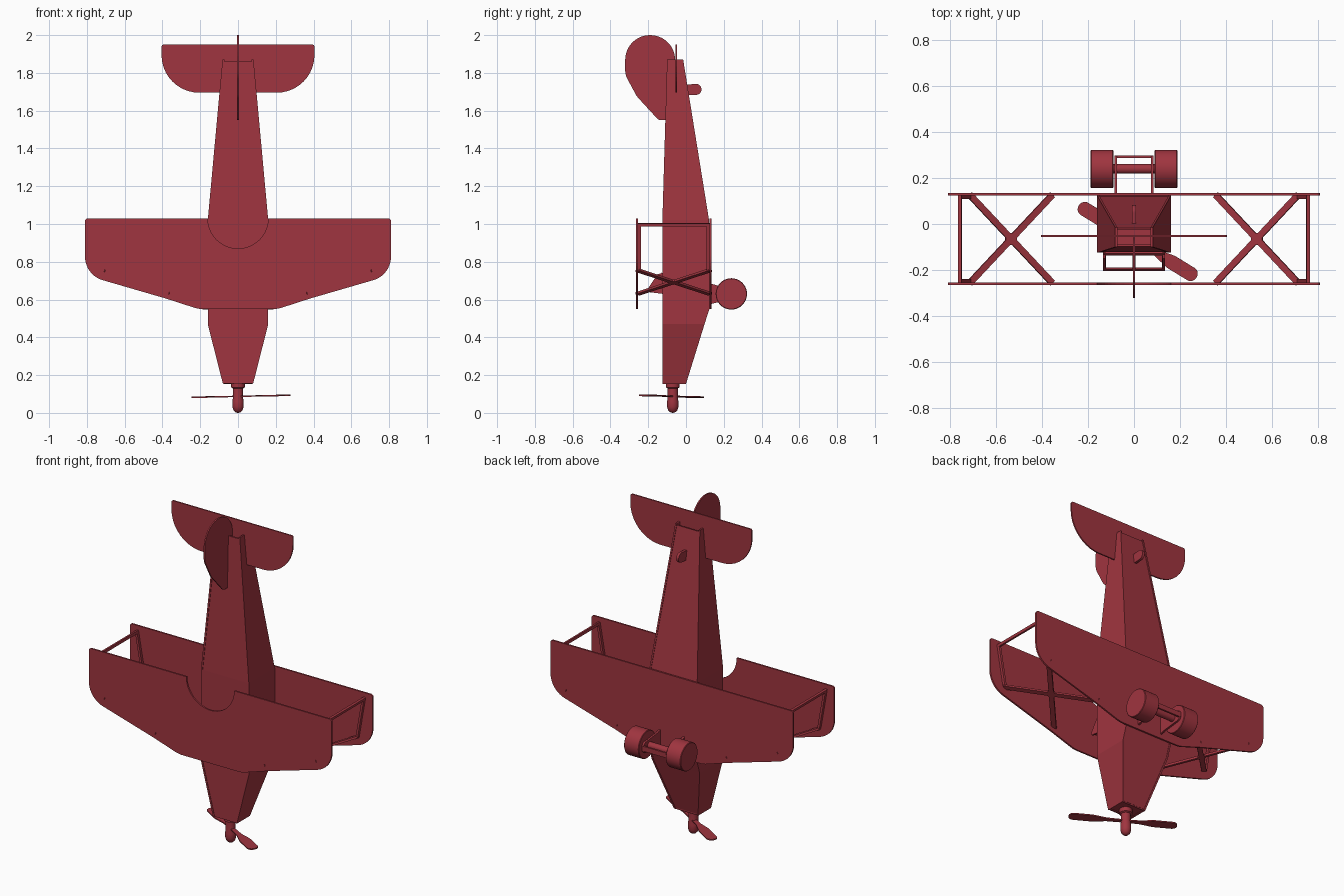
import bpy, bmesh, math
from mathutils import Vector

if "Cube" in bpy.data.objects:
    bpy.data.objects.remove(bpy.data.objects["Cube"])

red = bpy.data.materials.new("red")
red.diffuse_color = (0.35, 0.035, 0.05, 1)
red.use_nodes = True
red.node_tree.nodes["Principled BSDF"].inputs["Base Color"].default_value = red.diffuse_color


def finish(name, bm, mirror=False, solid=0, smooth=False):
    bmesh.ops.recalc_face_normals(bm, faces=bm.faces)
    me = bpy.data.meshes.new(name)
    bm.to_mesh(me)
    bm.free()
    ob = bpy.data.objects.new(name, me)
    bpy.context.collection.objects.link(ob)
    me.materials.append(red)
    if solid:
        m = ob.modifiers.new("thickness", 'SOLIDIFY')
        m.thickness, m.offset = solid, 0
    if mirror:
        ob.modifiers.new("mirror", 'MIRROR')
    if smooth:
        bpy.ops.object.select_all(action='DESELECT')
        ob.select_set(True)
        bpy.context.view_layer.objects.active = ob
        bpy.ops.object.shade_smooth_by_angle(angle=math.radians(35))
    return ob


def rounded(pts, n=10):
    """Polygon from (x, y) or (x, y, radius) corners."""
    out = []
    for i, p in enumerate(pts):
        c = Vector(p[:2])
        if len(p) < 3:
            out.append(c)
            continue
        a = (Vector(pts[i - 1][:2]) - c).normalized()
        b = (Vector(pts[(i + 1) % len(pts)][:2]) - c).normalized()
        half = a.angle(b) / 2
        o = c + (a + b).normalized() * p[2] / math.sin(half)
        t = p[2] / math.tan(half)
        s, e = c + a * t - o, c + b * t - o
        a0 = math.atan2(s.y, s.x)
        d = (math.atan2(e.y, e.x) - a0 + math.pi) % (2 * math.pi) - math.pi
        out += [o + p[2] * Vector((math.cos(a0 + d * k / n), math.sin(a0 + d * k / n)))
                for k in range(n + 1)]
    return out


def plate(name, polys, origin, u, v, thick=0.01, mirror=False):
    """Flat cut sheet(s) in the plane origin + u*a + v*b."""
    o, u, v = Vector(origin), Vector(u).normalized(), Vector(v).normalized()
    w = u.cross(v).normalized()
    bm = bmesh.new()
    for poly in polys:
        f = bm.faces.new([bm.verts.new(o + u * p[0] + v * p[1] - w * thick / 2) for p in poly])
        r = bmesh.ops.extrude_face_region(bm, geom=[f])
        bmesh.ops.translate(bm, vec=w * thick,
                            verts=[g for g in r['geom'] if isinstance(g, bmesh.types.BMVert)])
    return finish(name, bm, mirror)


def bar(a, b, width):
    a, b = Vector(a), Vector(b)
    d = (b - a).normalized() * width / 2
    n = Vector((-d.y, d.x))
    return [a + n, a - n, b - n, b + n]


def lathe(name, profile, origin, axis='Z', mirror=False):
    n, bm, rings = 40, bmesh.new(), []
    for r, h in profile:
        ring = []
        for k in range(n):
            t = 2 * math.pi * k / n
            c = (r * math.cos(t), r * math.sin(t))
            co = (c[0], c[1], h) if axis == 'Z' else (h, c[0], c[1])
            ring.append(bm.verts.new(Vector(origin) + Vector(co)))
        rings.append(ring)
    for p, q in zip(rings, rings[1:]):
        for k in range(n):
            bm.faces.new([p[k], p[(k + 1) % n], q[(k + 1) % n], q[k]])
    bm.faces.new(rings[0])
    bm.faces.new(rings[-1])
    return finish(name, bm, mirror, smooth=True)


def strip(name, left, right, mirror=False):
    bm = bmesh.new()
    ls, rs = [bm.verts.new(p) for p in left], [bm.verts.new(p) for p in right]
    for i in range(len(ls) - 1):
        bm.faces.new([ls[i], rs[i], rs[i + 1], ls[i + 1]])
    finish(name, bm, mirror, solid=0.01)


X, Y, Z = (1, 0, 0), (0, 1, 0), (0, 0, 1)

# Fuselage sheets from stations: z, half width, deck y, belly y
st = [(0.155, 0.075, -0.125, 0.0), (0.47, 0.155, -0.125, 0.098), (0.57, 0.155, -0.125, 0.13),
      (1.02, 0.155, -0.125, 0.122), (1.87, 0.077, -0.1, -0.015)]
strip("fuselage_side", [(x, a, z) for z, x, a, b in st], [(x, b, z) for z, x, a, b in st], True)
st[-1] = (1.86, 0.078, -0.1, -0.014)
strip("fuselage_deck", [(-x, a + 0.008, z) for z, x, a, b in st],
      [(x, a + 0.008, z) for z, x, a, b in st])
strip("fuselage_belly", [(-x, b - 0.008, z) for z, x, a, b in st],
      [(x, b - 0.008, z) for z, x, a, b in st])
plate("nose_bulkhead", [[(-0.078, -0.12), (0.078, -0.12), (0.078, 0), (-0.078, 0)]],
      (0, 0, 0.165), X, Y)

# Wings, the upper one with a round cockpit notch
half = [(0.81, 1.03, 0.015), (0.81, 0.73, 0.13), (0.38, 0.605, 0.3), (0.21, 0.55, 0.15)]
flip = [(-p[0],) + p[1:] for p in reversed(half)]
notch = [(-0.16 * math.cos(math.pi * k / 24), 1.03 - 0.16 * math.sin(math.pi * k / 24))
         for k in range(25)]
plate("lower_wing", [rounded(half + flip)], (0, 0.13, 0), X, Z)
plate("upper_wing", [rounded(half + flip + notch)], (0, -0.26, 0), X, Z)

# Wing struts: crossed braces, then the outer end frame
y0, y1 = -0.257, 0.127
d = Vector((0.36, 0, 0.125))
L = d.length
hub = [(L / 2 + 0.026 * math.cos(k * math.pi / 8), -0.065 + 0.026 * math.sin(k * math.pi / 8))
       for k in range(16)]
plate("cross_brace", [bar((0, y0), (L, y1), 0.028), bar((0, y1), (L, y0), 0.028), hub],
      (0.355, 0, 0.63), d, Y, 0.012, True)
d = Vector((0.042, 0, 0.24))
L = d.length
plate("outer_strut", [bar((L, y0), (L, y1), 0.016), bar((0, y0 + 0.01), (L, y0 + 0.01), 0.016),
                      bar((0, y1 - 0.01), (L, y1 - 0.01), 0.016)],
      (0.715, 0, 0.755), d, Y, 0.014, True)

# Windscreen frame with two panes and side cheeks
d = Vector((0, -0.075, -0.09))
L = d.length
plate("windscreen", [bar((x, 0), (x, L), 0.014) for x in (-0.128, 0, 0.128)] +
      [bar((-0.135, h), (0.135, h), 0.012) for h in (0.006, L - 0.006)],
      (0, -0.125, 0.74), X, d)
plate("windscreen_cheek", [[(-0.12, 0.63), (-0.2, 0.64), (-0.2, 0.66), (-0.15, 0.735),
                            (-0.12, 0.74)]], (0.13, 0, 0), Y, Z, 0.01, True)

# Tail surfaces and skid
plate("tailplane", [rounded([(0.405, 1.95, 0.012), (0.405, 1.695, 0.2),
                             (-0.405, 1.695, 0.2), (-0.405, 1.95, 0.012)])],
      (0, -0.052, 0), X, Z, 0.008)
plate("tail_fin", [rounded([(-0.322, 2.0, 0.131), (-0.055, 2.0, 0.131), (-0.06, 1.75),
                            (-0.09, 1.55), (-0.145, 1.55, 0.03), (-0.26, 1.675, 0.1),
                            (-0.322, 1.79, 0.1)])], (0, 0, 0), Y, Z, 0.008)
plate("tail_skid", [rounded([(-0.02, 1.68), (0.082, 1.685, 0.029), (0.082, 1.745, 0.029),
                             (-0.02, 1.735)])], (0, 0, 0), Y, Z, 0.016)

# Landing gear
plate("gear_leg", [rounded([(0.11, 0.57), (0.165, 0.585), (0.298, 0.6, 0.025),
                            (0.298, 0.66, 0.025), (0.165, 0.675), (0.11, 0.69)])],
      (0.08, 0, 0), Y, Z, 0.011, True)
plate("gear_tie", [bar((-0.08, 0.63), (0.08, 0.63), 0.03)], (0, 0.293, 0), X, Z, 0.011)
lathe("axle", [(0.021, -0.1), (0.021, 0.1)], (0, 0.24, 0.63), 'X')
lathe("wheel", [(0.08, 0.09), (0.083, 0.093), (0.083, 0.186), (0.08, 0.189)],
      (0, 0.24, 0.63), 'X', True)

# Propeller and spinner
lathe("spinner", [(0.003, 0), (0.014, 0.004), (0.024, 0.014), (0.03, 0.032), (0.03, 0.06),
                  (0.027, 0.08), (0.027, 0.13), (0.036, 0.135), (0.036, 0.162)], (0, -0.07, 0))
u = Vector((0.85, -0.52, 0.018))
v = Vector((0.52, 0.85, 0.03))
blades = []
for s in (1, -1):
    blades.append(rounded([(0, -0.012), (s * 0.09, -0.014), (s * 0.17, -0.031, 0.1),
                           (s * 0.3, -0.031, 0.029), (s * 0.3, 0.031, 0.029),
                           (s * 0.17, 0.031, 0.1), (s * 0.09, 0.014), (0, 0.012)]))
plate("propeller", blades, (0.016, -0.076, 0.088), u, v, 0.007)
